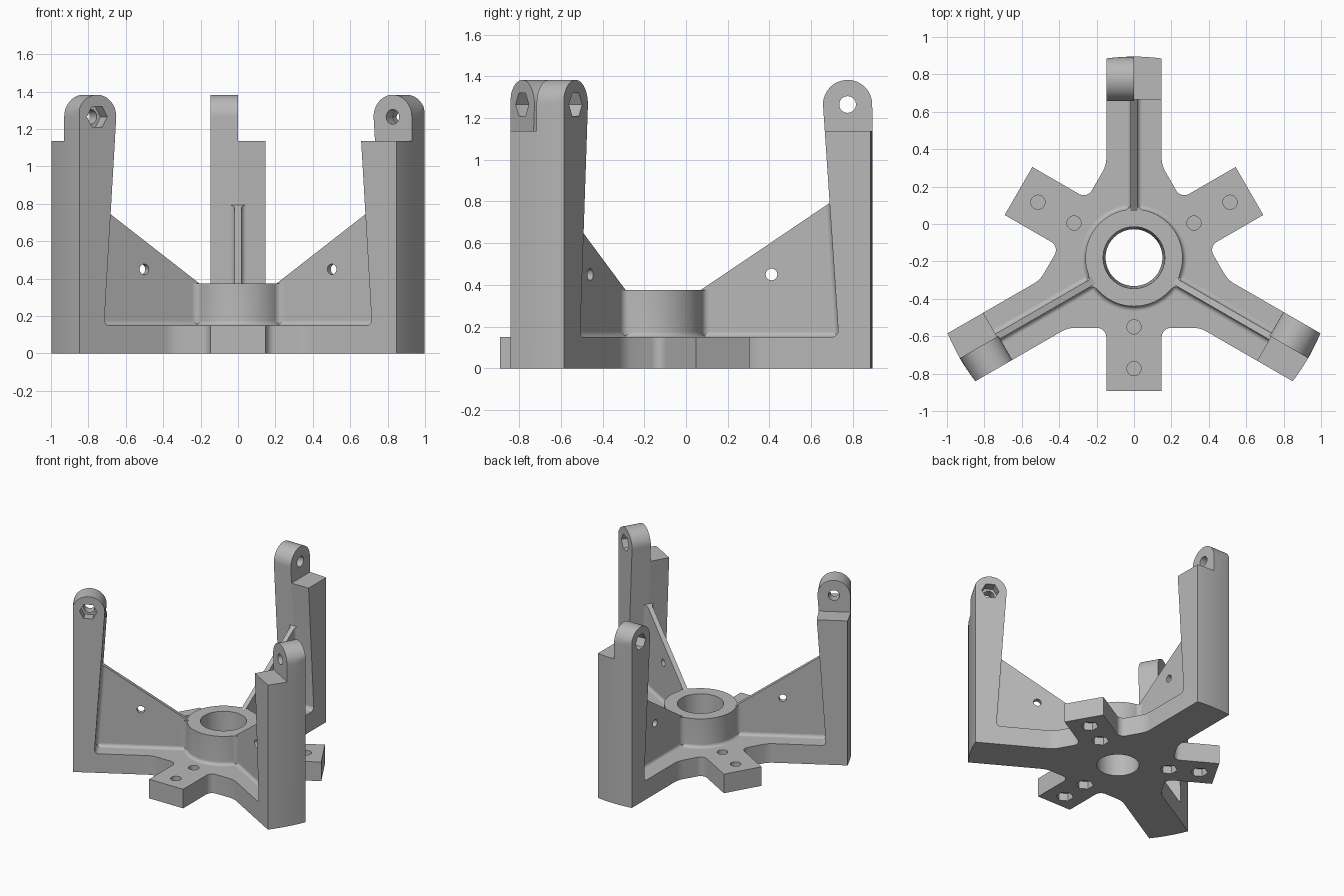
import bpy, bmesh, math
from mathutils import Vector, Matrix

if "Cube" in bpy.data.objects:
    bpy.data.objects.remove(bpy.data.objects["Cube"], do_unlink=True)

grey = bpy.data.materials.new("plain grey")
grey.use_nodes = True
grey.diffuse_color = (0.48, 0.48, 0.48, 1)
for node in grey.node_tree.nodes:
    if node.type == "BSDF_PRINCIPLED":
        node.inputs["Base Color"].default_value = grey.diffuse_color

HALF = 0.148      # half width of arms and feet
REACH = 1.075     # radius of the arm ends
PLATE = 0.15      # plate thickness
HUB_TOP = 0.375
RIB = 0.018       # half thickness of a rib
LUG = (0.955, 1.265)
HUB = Matrix.Translation((0, -0.18, 0))
parts = []


def frame(degrees):
    return HUB @ Matrix.Rotation(math.radians(degrees), 4, "Z")


def loft(name, rings, matrix=HUB, cutter=False):
    """Closed solid through rings that have equal point counts."""
    bm = bmesh.new()
    loops = [[bm.verts.new(p) for p in ring] for ring in rings]
    n = len(loops[0])
    for a, b in zip(loops, loops[1:]):
        for i in range(n):
            j = (i + 1) % n
            bm.faces.new((a[i], a[j], b[j], b[i]))
    bm.faces.new(loops[0])
    bm.faces.new(loops[-1])
    bmesh.ops.recalc_face_normals(bm, faces=bm.faces)
    bm.transform(matrix)
    mesh = bpy.data.meshes.new(name)
    bm.to_mesh(mesh)
    bm.free()
    mesh.materials.append(grey)
    obj = bpy.data.objects.new(name, mesh)
    bpy.context.collection.objects.link(obj)
    if cutter:
        obj.hide_render = True
    else:
        parts.append(obj)
    return obj


def circle(r, n, x=0, y=0):
    return [(x + r * math.cos(math.tau * i / n), y + r * math.sin(math.tau * i / n))
            for i in range(n)]


def upright(ring, *heights):
    return [[(x, y, z) for x, y in ring] for z in heights]


def sideways(ring, *offsets):
    return [[(x, w, z) for x, z in ring] for w in offsets]


def fillet(a, corner, b, r, n=6):
    """Arc that rounds the corner between the directions to a and b."""
    c = Vector(corner)
    u, v = (Vector(a) - c).normalized(), (Vector(b) - c).normalized()
    half = u.angle(v) / 2
    centre = c + (u + v).normalized() * r / math.sin(half)
    start, end = (c + d * r / math.tan(half) - centre for d in (u, v))
    return [tuple(centre + start.lerp(end, i / n).normalized() * r) for i in range(n + 1)]


def cut(obj, cutters):
    for c in cutters:
        mod = obj.modifiers.new("cut", "BOOLEAN")
        mod.operation, mod.solver, mod.object = "DIFFERENCE", "EXACT", c
    graph = bpy.context.evaluated_depsgraph_get()
    mesh = bpy.data.meshes.new_from_object(obj.evaluated_get(graph))
    obj.modifiers.clear()
    obj.data = mesh


def arm_end(w):
    return math.sqrt(REACH ** 2 - w ** 2)


def steps(a, b, n=8):
    return [a + (b - a) * i / n for i in range(n + 1)]


cutters = []

# Base plate: triangle with three short feet and three long arms
inner, foot_end = 0.375, 0.713
meet = (inner, (inner * math.cos(math.pi / 6) - HALF) * 2)
half = [(foot_end, HALF)]
half += fillet((1, HALF), (inner, HALF), meet, 0.05)
half += fillet((inner, HALF), meet, (meet[0] + 0.5, meet[1] + 0.866), 0.15)
turn = Matrix.Rotation(math.radians(60), 2)
tip = [tuple(turn @ Vector((arm_end(w), w))) for w in steps(-HALF, HALF, 16)]
sector = [(d, -w) for d, w in reversed(half)] + half + tip
outline = []
for angle in (30, 150, 270):
    spin = Matrix.Rotation(math.radians(angle), 2)
    outline += [tuple(spin @ Vector(p)) for p in sector]
plate = loft("base_plate", upright(outline, 0, PLATE))

# Central hub with a flared foot and a slightly tapered bore
flare = fillet((1, PLATE), (0.26, PLATE), (0.26, 1), 0.025)
hub = loft("hub", [upright(circle(r, 64), z)[0] for r, z in flare + [(0.26, HUB_TOP)]])
bore = loft("bore_cutter", [upright(circle(0.152 + 0.035 * z, 64), z)[0]
                            for z in (-0.1, 0.5)], cutter=True)
cutters.append(bore)
cut(hub, [bore])

# Bolt holes above and nut pockets below, in each foot
plate_cuts = [bore]
for angle in (30, 150, 270):
    for d in (0.37, 0.593):
        plate_cuts.append(loft("bolt_cutter", upright(circle(0.038, 24, d), 0.08, 0.3),
                               frame(angle), True))
        plate_cuts.append(loft("nut_cutter", upright(circle(0.063, 6, d), -0.1, 0.06),
                               frame(angle), True))
cutters += plate_cuts[1:]
cut(plate, plate_cuts)

# Column side profiles
foot_in, top_in = (0.912, PLATE), (LUG[0] - 0.118, LUG[1])
low_top = 1.137


def face_at(z):
    """Inner face of a column at height z."""
    t = (z - PLATE) / (LUG[1] - PLATE)
    return foot_in[0] + (top_in[0] - foot_in[0]) * t


def rib_top(s):
    return HUB_TOP + (s - 0.25) * 0.675


heel = fillet((0, PLATE), foot_in, top_in, 0.03)
dome = [(LUG[0] - 0.118 * math.cos(math.pi * i / 24),
         LUG[1] + 0.118 * math.sin(math.pi * i / 24)) for i in range(25)]
tall = heel + dome + [(2, low_top), (2, PLATE)]
short = heel + [(face_at(low_top), low_top), (2, low_top), (2, PLATE)]


def slab(name, profile, w0, w1, matrix):
    rings = [[(min(s, arm_end(w)), w, z) for s, z in profile] for w in steps(w0, w1)]
    return loft(name, rings, matrix)


for number, angle in enumerate((90, 210, 330), 1):
    m = frame(angle)
    tag = f"_{number}"
    # Column: tall half with the pivot lug, short half beside it
    lug = slab("lug_column" + tag, tall, 0, HALF, m)
    slab("short_column" + tag, short, -HALF, 0, m)
    pin = loft("pin_cutter", sideways(circle(0.04, 32, *LUG), -0.1, 0.3), m, True)
    nut = loft("lug_nut_cutter", sideways(circle(0.0635, 6, *LUG), 0.074, 0.3), m, True)
    cut(lug, [pin, nut])

    # Rib with a small cross hole
    side = [(0.2, 0.12), (0.93, 0.12), (0.93, rib_top(0.93)), (0.2, rib_top(0.2))]
    rib = loft("rib" + tag, sideways(side, -RIB, RIB), m)
    hole = loft("rib_hole_cutter", sideways(circle(0.028, 24, 0.59, 0.45), -0.1, 0.1), m, True)
    cut(rib, [hole])
    cutters += [pin, nut, hole]

    # Rounded joints of the rib with plate, column and hub
    for label, sign in (("left", 1), ("right", -1)):
        end = f"_{label}{tag}"
        corner = (RIB, PLATE)
        ring = [corner] + fillet((1, PLATE), corner, (RIB, 1), 0.025)
        loft("rib_plate_joint" + end,
             [[(s, sign * w, z) for w, z in ring] for s in (0.25, 0.92)], m)

        corner = (0, RIB)
        ring = [corner] + fillet((-1, RIB), corner, (0, 1), 0.025)
        top = face_at(0.79)
        loft("rib_column_joint" + end,
             [[(foot_in[0] + s, sign * w, PLATE) for s, w in ring],
              [(top + s, sign * w, rib_top(top + s)) for s, w in ring]], m)

        corner = (math.sqrt(0.26 ** 2 - RIB ** 2), RIB)
        ring = [corner] + fillet((1, RIB), corner, (corner[0] - 0.1, 1), 0.035)
        loft("rib_hub_joint" + end,
             [[(s, sign * w, z) for s, w in ring] for z in (PLATE, HUB_TOP)], m)

for c in cutters:
    bpy.data.objects.remove(c, do_unlink=True)

# Smooth the round faces and keep the edges crisp
for obj in bpy.context.view_layer.objects:
    obj.select_set(obj in parts)
bpy.context.view_layer.objects.active = plate
bpy.ops.object.shade_smooth_by_angle(angle=math.radians(30))
